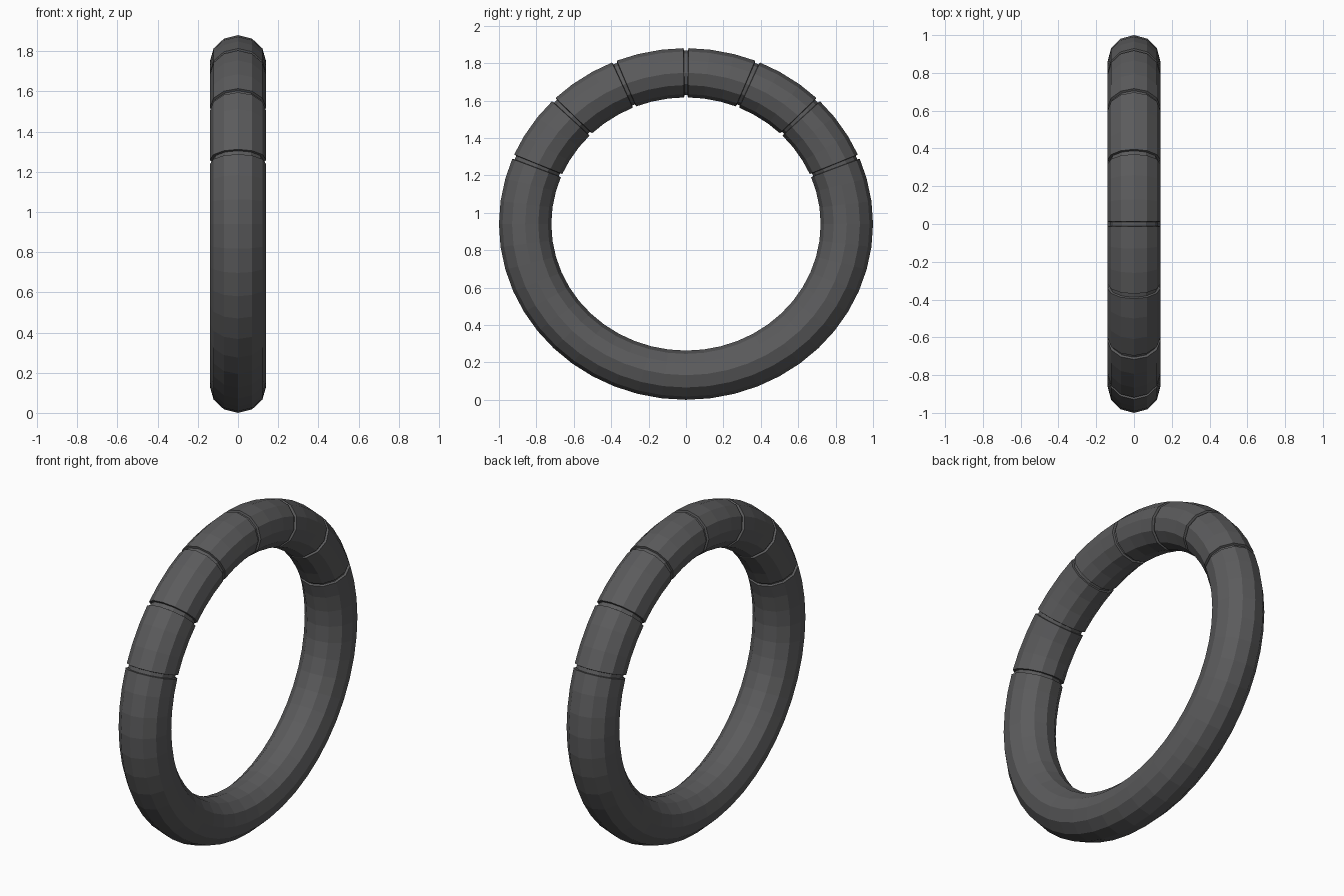
import bpy, bmesh, math

if "Cube" in bpy.data.objects:
    bpy.data.objects.remove(bpy.data.objects["Cube"])

MAJOR, MINOR, SQUASH = 0.86, 0.14, 0.94   # ring radius, tube radius, height ratio
SEGS, SIDES = 48, 12
HALF_GAP, DEPTH = 0.8, 0.013              # groove half width (degrees) and depth

# One soft dark colour
mat = bpy.data.materials.new("dark grey")
mat.diffuse_color = (0.105, 0.105, 0.108, 1)
mat.use_nodes = True
mat.node_tree.nodes["Principled BSDF"].inputs["Base Color"].default_value = mat.diffuse_color

# Ring stations: (angle from the top, tube radius); grooves every 22.5 degrees on the upper part
stations = []
for i in range(SEGS):
    a = i * 360 / SEGS - 180
    if i % 3 == 0 and abs(a) < 70:
        stations += [(a - HALF_GAP, MINOR), (a - HALF_GAP * 0.8, MINOR - DEPTH),
                     (a + HALF_GAP * 0.8, MINOR - DEPTH), (a + HALF_GAP, MINOR)]
    else:
        stations.append((a, MINOR))

# Grooved tube swept round the ring
bm = bmesh.new()
rings = []
for a, r in stations:
    t = math.radians(a)
    ring = []
    for k in range(SIDES):
        p = 2 * math.pi * k / SIDES
        d = MAJOR + r * math.cos(p)
        ring.append(bm.verts.new((r * math.sin(p), d * math.sin(t),
                                  SQUASH * (1 + d * math.cos(t)))))
    rings.append(ring)
for i, ring in enumerate(rings):
    nxt = rings[(i + 1) % len(rings)]
    for k in range(SIDES):
        j = (k + 1) % SIDES
        bm.faces.new((ring[k], ring[j], nxt[j], nxt[k]))
bmesh.ops.recalc_face_normals(bm, faces=bm.faces)

mesh = bpy.data.meshes.new("grooved_ring")
bm.to_mesh(mesh)
bm.free()
mesh.materials.append(mat)
obj = bpy.data.objects.new("grooved_ring", mesh)
bpy.context.collection.objects.link(obj)
